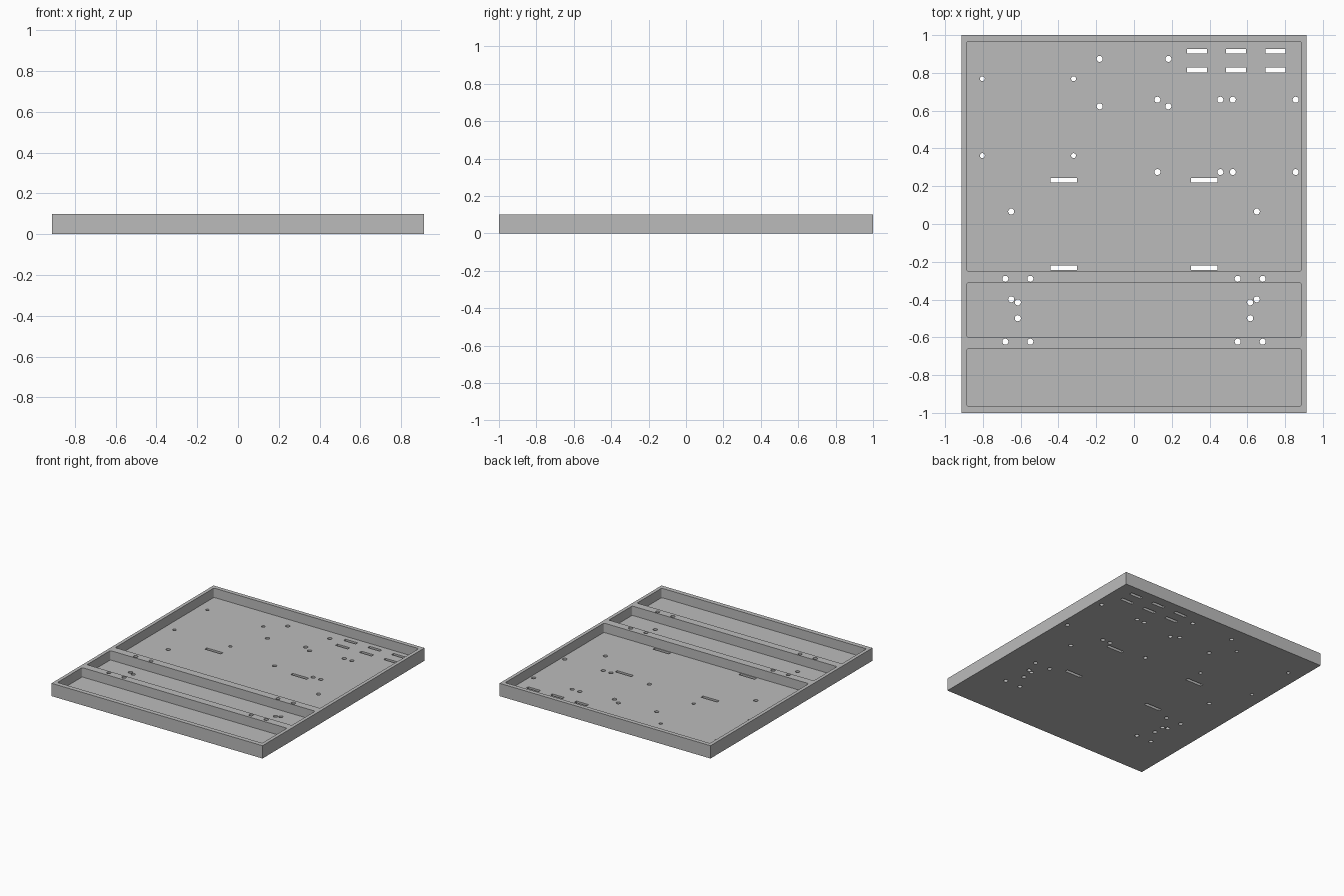
import bpy
import bmesh
from math import cos, sin, pi
from mathutils import Matrix, Vector

cube = bpy.data.objects.get("Cube")
if cube:
    bpy.data.objects.remove(cube, do_unlink=True)

HALF_X, HALF_Y, HEIGHT, FLOOR = 0.912, 1.0, 0.10, 0.027
HOLE = 0.016

grey = bpy.data.materials.new("plain grey")
grey.use_nodes = True
grey.diffuse_color = (0.5, 0.5, 0.5, 1)
grey.node_tree.nodes["Principled BSDF"].inputs["Base Color"].default_value = (0.5, 0.5, 0.5, 1)


def box(bm, x0, x1, y0, y1, z0, z1, radius=0):
    """Add a box, with rounded vertical edges if a radius is given."""
    size = Vector((x1 - x0, y1 - y0, z1 - z0))
    mid = Vector((x0 + x1, y0 + y1, z0 + z1)) / 2
    verts = bmesh.ops.create_cube(
        bm, size=1, matrix=Matrix.Translation(mid) @ Matrix.Diagonal(size.to_4d()))["verts"]
    if radius:
        edges = {e for v in verts for e in v.link_edges
                 if abs(e.verts[0].co.z - e.verts[1].co.z) > 0.01}
        bmesh.ops.bevel(bm, geom=list(edges), offset=radius, segments=4,
                        profile=0.5, affect='EDGES')


def slot(bm, x, y, length, width=0.025):
    box(bm, x - length / 2, x + length / 2, y - width / 2, y + width / 2, -0.1, 0.2)


def hole(bm, x, y, radius=HOLE):
    bmesh.ops.create_cone(bm, cap_ends=True, segments=24, radius1=radius, radius2=radius,
                          depth=0.3, matrix=Matrix.Translation((x, y, 0.05)))


def make(name, bm):
    mesh = bpy.data.meshes.new(name)
    bm.to_mesh(mesh)
    bm.free()
    mesh.materials.append(grey)
    obj = bpy.data.objects.new(name, mesh)
    bpy.context.collection.objects.link(obj)
    return obj


def cut(target, cutter):
    """Subtract the cutter from the target and discard it."""
    mod = target.modifiers.new("cut", 'BOOLEAN')
    mod.operation, mod.solver, mod.object = 'DIFFERENCE', 'EXACT', cutter
    bpy.context.view_layer.objects.active = target
    bpy.ops.object.modifier_apply(modifier=mod.name)
    bpy.data.objects.remove(cutter, do_unlink=True)


# Solid slab
bm = bmesh.new()
box(bm, -HALF_X, HALF_X, -HALF_Y, HALF_Y, 0, HEIGHT)
tray = make("tray", bm)

# Three pockets separated by two ribs
bm = bmesh.new()
for y0, y1 in ((-0.964, -0.66), (-0.60, -0.312), (-0.251, 0.967)):
    box(bm, -0.885, 0.885, y0, y1, FLOOR, 0.2, radius=0.01)
cut(tray, make("pocket_cutter", bm))

# Mounting holes and slots through the floor and ribs
bm = bmesh.new()
for y in (0.769, 0.362):
    for x in (-0.803, -0.32):
        hole(bm, x, y, 0.013)
for y in (0.658, 0.275):
    for x in (0.124, 0.457, 0.523, 0.856):
        hole(bm, x, y)
for side in (-1, 1):
    for x, y in ((0.182, 0.874), (0.182, 0.623), (0.65, 0.066), (0.65, -0.399),
                 (0.615, -0.415), (0.615, -0.499)):
        hole(bm, side * x, y)
    for x in (0.549, 0.681):
        for y in (-0.29, -0.623):
            hole(bm, side * x, y)
    for y in (-0.232, 0.232):
        slot(bm, side * 0.371, y, 0.14)
for x in (0.333, 0.541, 0.748):
    for y in (0.815, 0.915):
        slot(bm, x, y, 0.106)
cut(tray, make("hole_cutter", bm))

# Smooth only the round walls
bpy.ops.object.select_all(action='DESELECT')
tray.select_set(True)
bpy.context.view_layer.objects.active = tray
bpy.ops.object.shade_smooth_by_angle(angle=pi / 6)
